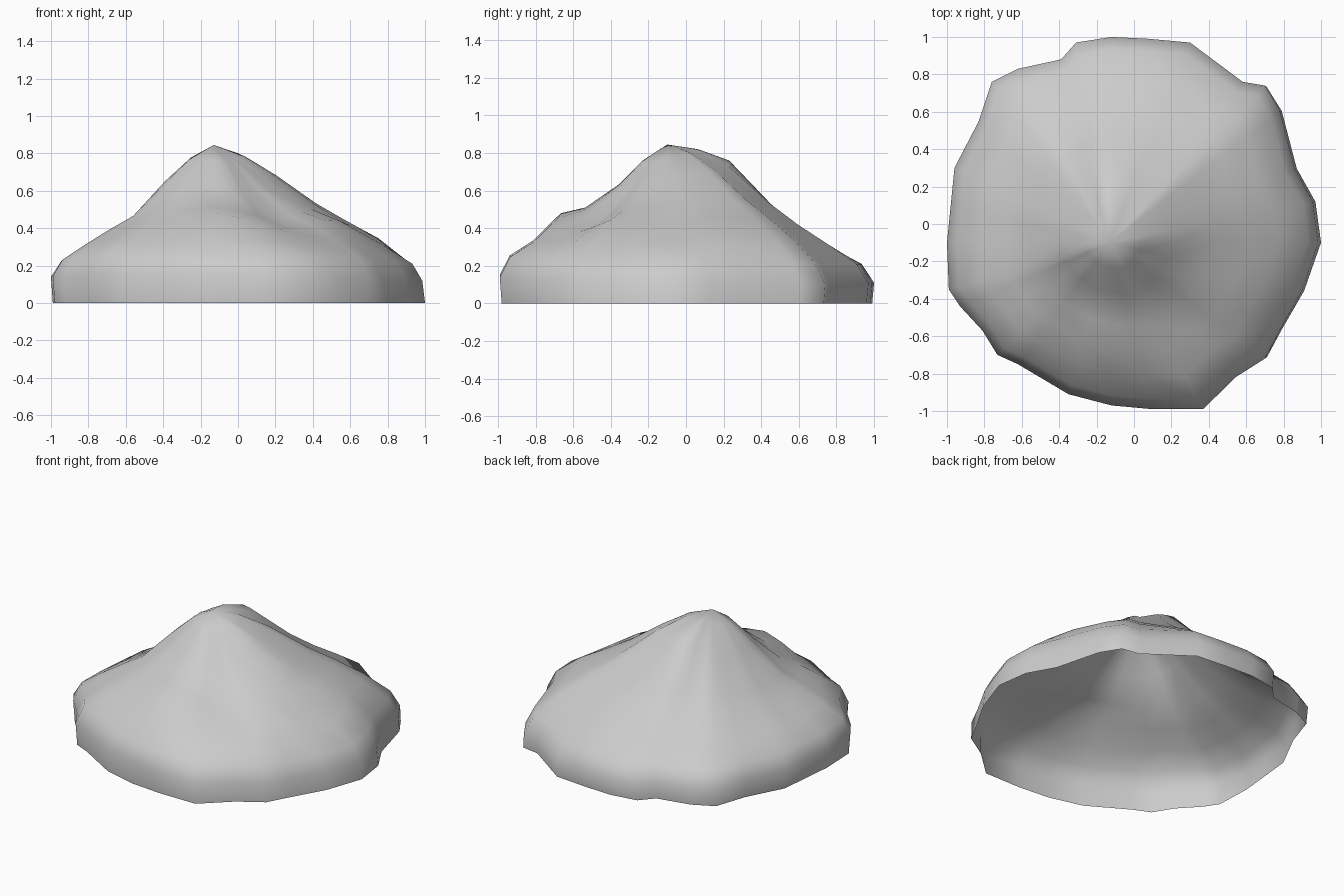
import bpy, bmesh, math
from mathutils import Vector

APEX = Vector((-0.13, -0.10, 0.845))

# Plan outline of the mound, counter-clockwise from the right
OUTLINE = [(1.0, -0.1), (0.97, 0.12), (0.87, 0.3), (0.79, 0.61), (0.71, 0.74), (0.59, 0.76),
           (0.3, 0.97), (0.08, 0.99), (-0.12, 1.0), (-0.31, 0.97), (-0.39, 0.88), (-0.62, 0.83),
           (-0.76, 0.76), (-0.83, 0.55), (-0.96, 0.3), (-0.98, 0.1), (-1.0, -0.1), (-0.99, -0.35),
           (-0.93, -0.44), (-0.81, -0.57), (-0.73, -0.7), (-0.62, -0.75), (-0.35, -0.91),
           (-0.12, -0.97), (0.1, -0.99), (0.37, -0.99), (0.55, -0.82), (0.71, -0.72),
           (0.79, -0.57), (0.91, -0.36)]

# Slope heights from apex to rim, keyed by compass angle (0 = +x)
STEPS = [0.15, 0.3, 0.5, 0.65, 0.8, 0.94, 1.0]
SLOPES = {0: (0.78, 0.67, 0.51, 0.41, 0.31, 0.21, 0.12),
          22: (0.79, 0.70, 0.55, 0.46, 0.38, 0.24, 0.12),
          45: (0.80, 0.71, 0.55, 0.45, 0.34, 0.21, 0.10),
          90: (0.82, 0.76, 0.53, 0.39, 0.29, 0.21, 0.11),
          135: (0.78, 0.65, 0.48, 0.37, 0.29, 0.22, 0.12),
          180: (0.77, 0.65, 0.46, 0.38, 0.30, 0.22, 0.14),
          225: (0.76, 0.63, 0.48, 0.42, 0.34, 0.26, 0.15),
          270: (0.76, 0.63, 0.51, 0.48, 0.34, 0.26, 0.16),
          315: (0.74, 0.59, 0.44, 0.38, 0.32, 0.24, 0.13),
          338: (0.75, 0.62, 0.50, 0.45, 0.33, 0.22, 0.12)}
ANGLES = list(SLOPES) + [360]


def slope_height(x, y, step):
    """Blend smoothly between the two neighbouring slope rows for this direction."""
    a = math.degrees(math.atan2(y - APEX.y, x - APEX.x)) % 360
    lo, hi = next((p, q) for p, q in zip(ANGLES, ANGLES[1:]) if p <= a <= q)
    f = (a - lo) / (hi - lo)
    f = f * f * (3 - 2 * f)
    return SLOPES[lo][step] * (1 - f) + SLOPES[hi % 360][step] * f


bm = bmesh.new()
top = bm.verts.new(APEX)
rings = []

# Rings running down the slope
for k, t in enumerate(STEPS):
    ring = []
    for x, y in OUTLINE:
        px = APEX.x + (x - APEX.x) * t
        py = APEX.y + (y - APEX.y) * t
        if t == 1.0 and x > 0.5:
            px *= 0.985
        ring.append(bm.verts.new((px, py, slope_height(x, y, k))))
    rings.append(ring)

# Open bottom edge on the ground
rings.append([bm.verts.new((x if x > 0.5 else x * 0.99, y * 0.99, 0)) for x, y in OUTLINE])

n = len(OUTLINE)
for i in range(n):
    j = (i + 1) % n
    bm.faces.new((top, rings[0][i], rings[0][j]))
    for a, b in zip(rings, rings[1:]):
        bm.faces.new((a[i], b[i], b[j], a[j]))
for f in bm.faces:
    f.smooth = True
bm.normal_update()

mesh = bpy.data.meshes.new("rocky_mound")
bm.to_mesh(mesh)
bm.free()
mound = bpy.data.objects.new("rocky_mound", mesh)
bpy.context.collection.objects.link(mound)
